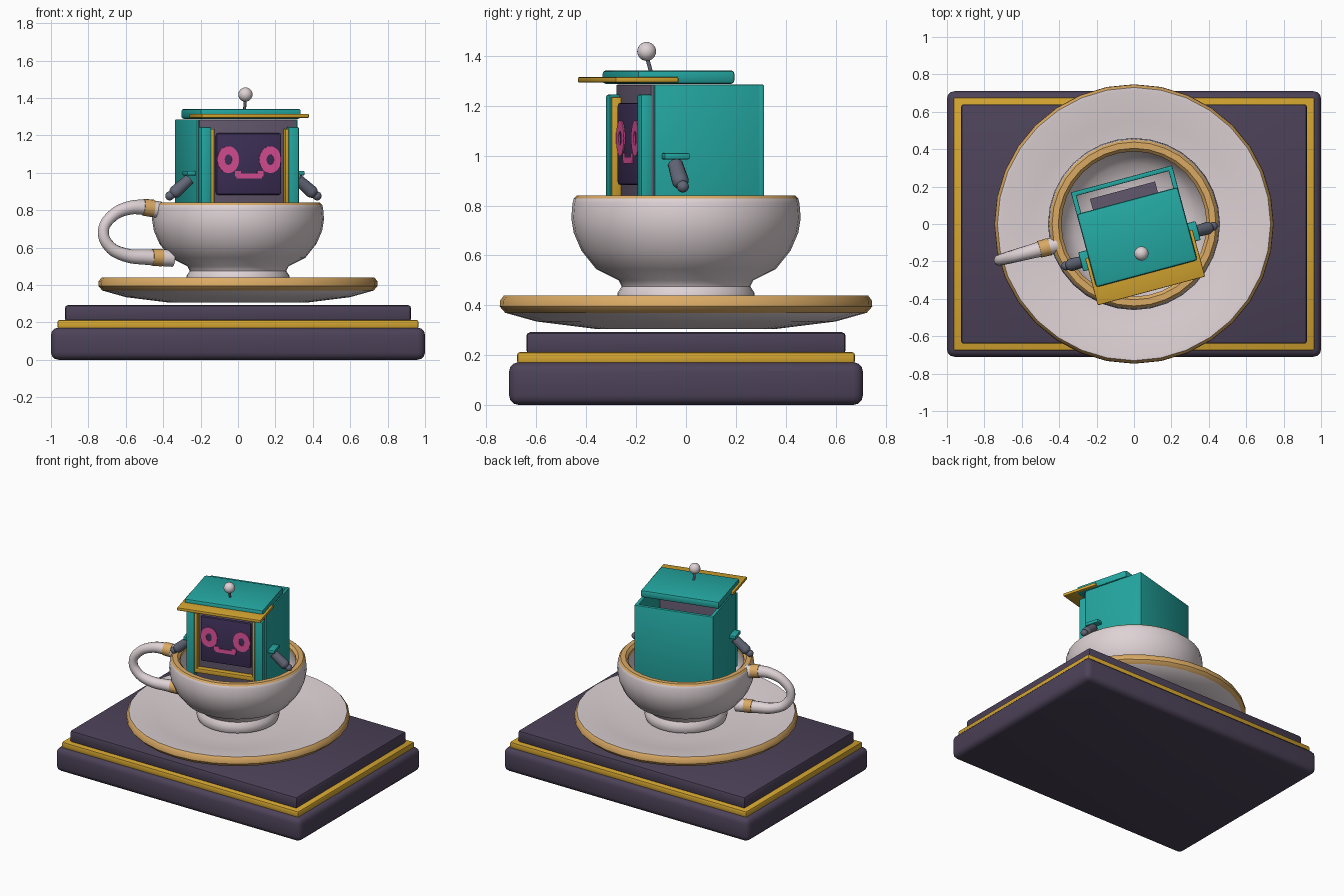
import bpy, bmesh, math
from mathutils import Matrix, Vector

if "Cube" in bpy.data.objects:
    bpy.data.objects.remove(bpy.data.objects["Cube"])


def srgb(r, g, b):
    f = lambda c: c / 12.92 if c <= 0.04045 else ((c + 0.055) / 1.055) ** 2.4
    return (f(r / 255), f(g / 255), f(b / 255), 1)


def mat(name, *rgb):
    m = bpy.data.materials.new(name)
    m.diffuse_color = srgb(*rgb)
    m.use_nodes = True
    m.node_tree.nodes["Principled BSDF"].inputs["Base Color"].default_value = m.diffuse_color
    return m


PLUM = mat("dark plum", 76, 66, 88)
GOLD = mat("gold", 212, 165, 48)
WHITE = mat("porcelain", 222, 210, 213)
TAN = mat("tan glaze", 218, 170, 100)
TEAL = mat("teal", 36, 168, 162)
MAUVE = mat("grey mauve", 98, 87, 108)
SCREEN = mat("screen violet", 62, 48, 88)
PINK = mat("pink", 220, 80, 152)
STEEL = mat("steel grey", 98, 102, 118)

# robot and handle share one turned frame
TURN = Matrix.Translation((0, -0.01, 0)) @ Matrix.Rotation(math.radians(15), 4, 'Z')
HANDLE_TURN = Matrix.Rotation(math.radians(15), 4, 'Z')


def finish(name, bm, mats, matrix=None, smooth=True):
    bmesh.ops.recalc_face_normals(bm, faces=bm.faces)
    me = bpy.data.meshes.new(name)
    bm.to_mesh(me)
    bm.free()
    ob = bpy.data.objects.new(name, me)
    bpy.context.collection.objects.link(ob)
    for m in mats:
        me.materials.append(m)
    if matrix:
        ob.matrix_world = matrix
    if smooth:
        bpy.ops.object.select_all(action='DESELECT')
        ob.select_set(True)
        bpy.context.view_layer.objects.active = ob
        bpy.ops.object.shade_smooth_by_angle(angle=math.radians(40))
    return ob


def box(name, lo, hi, m, bevel=0.0, matrix=None, seg=2):
    bm = bmesh.new()
    bmesh.ops.create_cube(bm, size=1)
    for v in bm.verts:
        v.co = [(lo[i] + hi[i]) / 2 + v.co[i] * (hi[i] - lo[i]) for i in range(3)]
    if bevel:
        bmesh.ops.bevel(bm, geom=bm.edges[:], offset=bevel, segments=seg, profile=0.5, affect='EDGES')
    return finish(name, bm, [m], matrix)


def lathe(name, profile, mats, seg=32):
    """profile: (radius, height, material index of the band that follows)"""
    bm = bmesh.new()
    rings = []
    for r, z, _ in profile:
        if r == 0:
            rings.append([bm.verts.new((0, 0, z))] * seg)
        else:
            rings.append([bm.verts.new((r * math.cos(a), r * math.sin(a), z))
                          for a in (2 * math.pi * k / seg for k in range(seg))])
    for i in range(len(rings) - 1):
        for k in range(seg):
            n = (k + 1) % seg
            vs = list(dict.fromkeys([rings[i][k], rings[i][n], rings[i + 1][n], rings[i + 1][k]]))
            bm.faces.new(vs).material_index = profile[i][2]
    return finish(name, bm, mats)


def rod(name, a, b, r1, r2, m, matrix=None, seg=16):
    a, b = Vector(a), Vector(b)
    bm = bmesh.new()
    place = Matrix.Translation((a + b) / 2) @ (b - a).to_track_quat('Z', 'Y').to_matrix().to_4x4()
    bmesh.ops.create_cone(bm, cap_ends=True, segments=seg, radius1=r1, radius2=r2,
                          depth=(b - a).length, matrix=place)
    return finish(name, bm, [m], matrix)


def ball(name, c, r, m, matrix=None):
    bm = bmesh.new()
    bmesh.ops.create_uvsphere(bm, u_segments=20, v_segments=12, radius=r, matrix=Matrix.Translation(c))
    return finish(name, bm, [m], matrix)


# stepped plinth
box("plinth_lower", (-1, -0.71, 0), (1, 0.71, 0.172), PLUM, 0.04, seg=3)
box("plinth_gold_band", (-0.965, -0.677, 0.165), (0.965, 0.677, 0.212), GOLD, 0.01)
box("plinth_top", (-0.925, -0.64, 0.205), (0.925, 0.64, 0.292), PLUM, 0.015)

# saucer and cup
lathe("saucer", [(0, 0.305, 0), (0.36, 0.305, 0), (0.60, 0.335, 0), (0.725, 0.37, 1), (0.747, 0.395, 1),
                 (0.745, 0.42, 1), (0.73, 0.44, 0), (0.71, 0.44, 0), (0.55, 0.41, 0), (0.36, 0.392, 0),
                 (0, 0.392, 0)], [WHITE, TAN])
lathe("cup", [(0, 0.40, 0), (0.27, 0.40, 0), (0.277, 0.42, 0), (0.275, 0.45, 0), (0.258, 0.475, 0),
              (0.27, 0.50, 0), (0.36, 0.545, 0), (0.42, 0.62, 0), (0.45, 0.69, 0), (0.46, 0.75, 0),
              (0.455, 0.81, 0), (0.45, 0.828, 1), (0.438, 0.84, 1), (0.405, 0.84, 1), (0.388, 0.822, 1),
              (0.388, 0.80, 0), (0.405, 0.74, 0), (0.39, 0.66, 0), (0.32, 0.57, 0), (0.2, 0.53, 0),
              (0, 0.525, 0)], [WHITE, TAN])

# cup handle: tapered tube
cu = bpy.data.curves.new("cup_handle", 'CURVE')
cu.dimensions = '3D'
cu.bevel_depth = 1
cu.bevel_resolution = 4
cu.resolution_u = 6
cu.use_fill_caps = True
path = [(0.43, 0.80, .046), (0.52, 0.815, .041), (0.61, 0.81, .036), (0.70, 0.765, .032), (0.745, 0.69, .03),
        (0.715, 0.61, .032), (0.63, 0.562, .036), (0.50, 0.548, .041), (0.36, 0.543, .046)]
sp = cu.splines.new('BEZIER')
sp.bezier_points.add(len(path) - 1)
for p, (r, z, w) in zip(sp.bezier_points, path):
    p.co = (-r, 0, z)
    p.radius = w
    p.handle_left_type = p.handle_right_type = 'AUTO'
cu.materials.append(WHITE)
handle = bpy.data.objects.new("cup_handle", cu)
bpy.context.collection.objects.link(handle)
handle.matrix_world = HANDLE_TURN
rod("handle_band_upper", (-0.47, 0, 0.809), (-0.525, 0, 0.816), 0.047, 0.045, TAN, HANDLE_TURN)
rod("handle_band_lower", (-0.42, 0, 0.546), (-0.475, 0, 0.548), 0.047, 0.045, TAN, HANDLE_TURN)

# robot body: open teal shell with grey front and floor
Z0, Z1 = 0.63, 1.285
box("body_back", (-0.28, 0.235, Z0), (0.28, 0.26, Z1), TEAL, 0.005, TURN)
box("body_floor", (-0.19, -0.2, Z0), (0.17, 0.2, Z0 + 0.03), MAUVE, 0, TURN)
box("body_front", (-0.27, -0.208, Z0), (0.27, -0.175, Z1), MAUVE, 0.006, TURN)
box("screen", (-0.18, -0.228, 0.882), (0.18, -0.2, 1.212), SCREEN, 0.012, TURN)
box("face_gold_sill", (-0.21, -0.245, 0.80), (0.21, -0.2, 0.832), GOLD, 0.004, TURN)
for s, side in ((-1, "left"), (1, "right")):
    def span(a, b):
        return min(s * a, s * b), max(s * a, s * b)

    def side_box(name, xs, ys, zs, m, bev):
        x0, x1 = span(*xs)
        box(f"{side}_{name}", (x0, ys[0], zs[0]), (x1, ys[1], zs[1]), m, bev, TURN)

    side_box("body_wall", (0.255, 0.28), (-0.194, 0.26), (Z0, Z1), TEAL, 0.005)
    side_box("face_post", (0.213, 0.272), (-0.25, -0.2), (0.70, 1.245), TEAL, 0.008)
    side_box("face_gold_trim", (0.196, 0.215), (-0.245, -0.2), (0.80, 1.235), GOLD, 0.003)
    side_box("shoulder_cap", (0.27, 0.325), (-0.165, -0.06), (0.985, 1.01), TEAL, 0.006)
    # arm
    rod(f"{side}_arm", (s * 0.30, -0.114, 0.965), (s * 0.375, -0.114, 0.90), 0.03, 0.034, STEEL, TURN)
    ball(f"{side}_elbow", (s * 0.375, -0.114, 0.90), 0.034, STEEL, TURN)
    rod(f"{side}_hand", (s * 0.37, -0.112, 0.90), (s * 0.41, -0.112, 0.872), 0.024, 0.02, STEEL, TURN)
    ball(f"{side}_fist", (s * 0.408, -0.112, 0.876), 0.024, STEEL, TURN)
    # ring-shaped eye plate
    bm = bmesh.new()
    n = 24
    loops = [[bm.verts.new((s * 0.116 + rx * math.cos(2 * math.pi * k / n), y,
                            1.07 + rz * math.sin(2 * math.pi * k / n))) for k in range(n)]
             for rx, rz, y in ((0.06, 0.072, -0.227), (0.06, 0.072, -0.233),
                               (0.02, 0.028, -0.233), (0.02, 0.028, -0.227))]
    for i in range(4):
        a, b = loops[i], loops[(i + 1) % 4]
        for k in range(n):
            bm.faces.new((a[k], a[(k + 1) % n], b[(k + 1) % n], b[k]))
    finish(f"{side}_eye", bm, [PINK], TURN)
    x0, x1 = span(0.045, 0.078)
    box(f"{side}_mouth_corner", (x0, -0.233, 0.98), (x1, -0.227, 1.01), PINK, 0, TURN)
box("mouth", (-0.07, -0.233, 0.968), (0.07, -0.227, 0.995), PINK, 0, TURN)

# lid pushed forward, with brim and antenna
box("lid", (-0.28, -0.265, 1.288), (0.28, 0.14, 1.342), TEAL, 0.014, TURN)
box("lid_brim", (-0.297, -0.36, 1.293), (0.297, -0.1, 1.315), GOLD, 0.005, TURN)
rod("antenna_stem", (0, -0.135, 1.335), (0, -0.153, 1.40), 0.008, 0.008, STEEL, TURN, 10)
ball("antenna_ball", (0, -0.153, 1.418), 0.038, WHITE, TURN)
